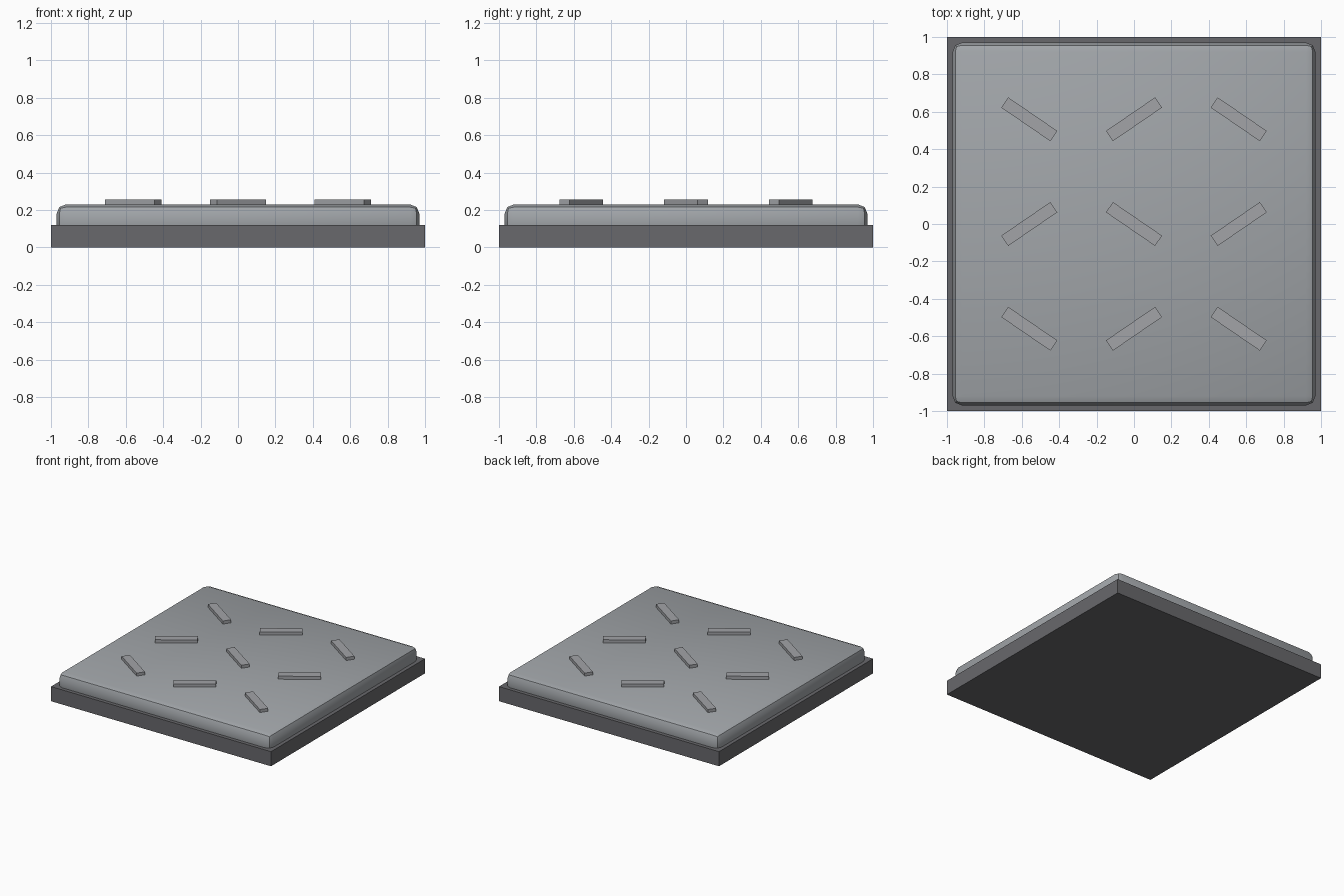
import bpy
import math

if "Cube" in bpy.data.objects:
    bpy.data.objects.remove(bpy.data.objects["Cube"])


def material(name, color):
    m = bpy.data.materials.new(name)
    m.diffuse_color = (*color, 1)
    m.use_nodes = True
    m.node_tree.nodes["Principled BSDF"].inputs["Base Color"].default_value = m.diffuse_color
    return m


def box(name, size, center, mat, angle=0.0):
    bpy.ops.mesh.primitive_cube_add(size=1, location=center)
    ob = bpy.context.object
    ob.name = name
    ob.scale = size
    bpy.ops.object.transform_apply(location=False, rotation=False, scale=True)
    ob.rotation_euler.z = angle
    ob.data.materials.append(mat)
    return ob


dark = material("dark_metal", (0.14, 0.14, 0.15))
steel = material("steel", (0.36, 0.38, 0.40))
tread = material("tread_steel", (0.36, 0.37, 0.39))

# Dark square base
box("base", (2, 2, 0.12), (0, 0, 0.06), dark)

# Floor plate with rounded edges, sunk slightly into the base
plate = box("floor_plate", (1.94, 1.94, 0.17), (0, 0, 0.145), steel)
bevel = plate.modifiers.new("rounded_edges", 'BEVEL')
bevel.width = 0.05
bevel.segments = 2
bpy.ops.object.modifier_apply(modifier=bevel.name)
bpy.ops.object.shade_smooth_by_angle(angle=math.radians(30))

# Raised anti-slip bars in alternating directions
for i in range(3):
    for j in range(3):
        turn = -1 if (i + j) % 2 == 0 else 1
        box(f"tread_bar_{i}_{j}", (0.318, 0.066, 0.03),
            ((i - 1) * 0.56, (j - 1) * 0.56, 0.24), tread, turn * 0.6)
